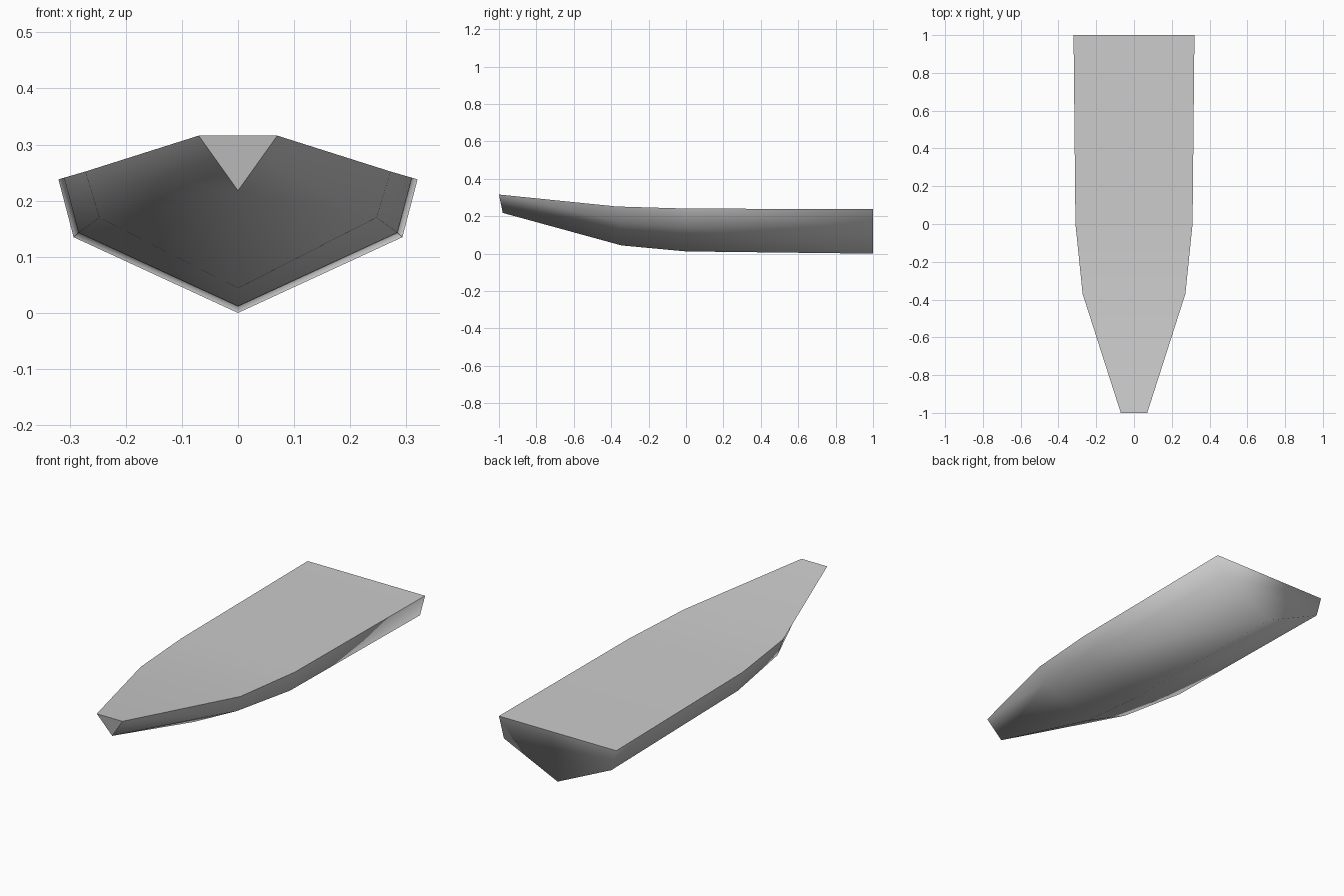
import bpy
import bmesh

cube = bpy.data.objects.get("Cube")
if cube:
    bpy.data.objects.remove(cube, do_unlink=True)

# One plain grey for the whole boat hull
GREY = (0.6, 0.6, 0.6, 1.0)
grey = bpy.data.materials.new("light_grey")
grey.use_nodes = True
grey.diffuse_color = GREY
grey.node_tree.nodes["Principled BSDF"].inputs["Base Color"].default_value = GREY

# Stations from bow to stern: gunwale, chine and keel points as (x, y, z)
STATIONS = [
    ((0.07, -1.0, 0.316), (0.0, -0.98, 0.218), (0.0, -0.98, 0.218)),
    ((0.272, -0.37, 0.252), (0.247, -0.36, 0.17), (0.0, -0.345, 0.044)),
    ((0.31, 0.0, 0.241), (0.284, 0.0, 0.143), (0.0, 0.0, 0.012)),
    ((0.32, 1.0, 0.238), (0.293, 1.0, 0.135), (0.0, 1.0, 0.0)),
]


def mirrored(p):
    return (-p[0], p[1], p[2])


bm = bmesh.new()
rows = []
for gunwale, chine, keel in STATIONS:
    section = [gunwale, chine, keel, mirrored(chine), mirrored(gunwale)]
    rows.append([bm.verts.new(p) for p in section])

# Hull sides and bottom, with the deck closing each section
deck = []
for fore, aft in zip(rows, rows[1:]):
    for i in range(len(fore)):
        j = (i + 1) % len(fore)
        face = bm.faces.new((fore[i], fore[j], aft[j], aft[i]))
        if j == 0:
            deck.append(face)

# Bow plate and transom
bow = bm.faces.new(rows[0])
transom = bm.faces.new(rows[-1])

# The chines run into the keel at the bow
bmesh.ops.remove_doubles(bm, verts=bm.verts[:], dist=0.0001)
bmesh.ops.recalc_face_normals(bm, faces=bm.faces[:])

# Smooth shell with a crisp deck edge and bow plate
for face in bm.faces:
    face.smooth = True
for edge in bm.edges:
    on_deck = [f.normal.z > 0.9 for f in edge.link_faces]
    at_bow = all(v.co.y < -0.9 for v in edge.verts)
    if any(on_deck) != all(on_deck) or at_bow:
        edge.smooth = False

mesh = bpy.data.meshes.new("boat_hull")
bm.to_mesh(mesh)
bm.free()
mesh.materials.append(grey)
hull = bpy.data.objects.new("boat_hull", mesh)
bpy.context.collection.objects.link(hull)
